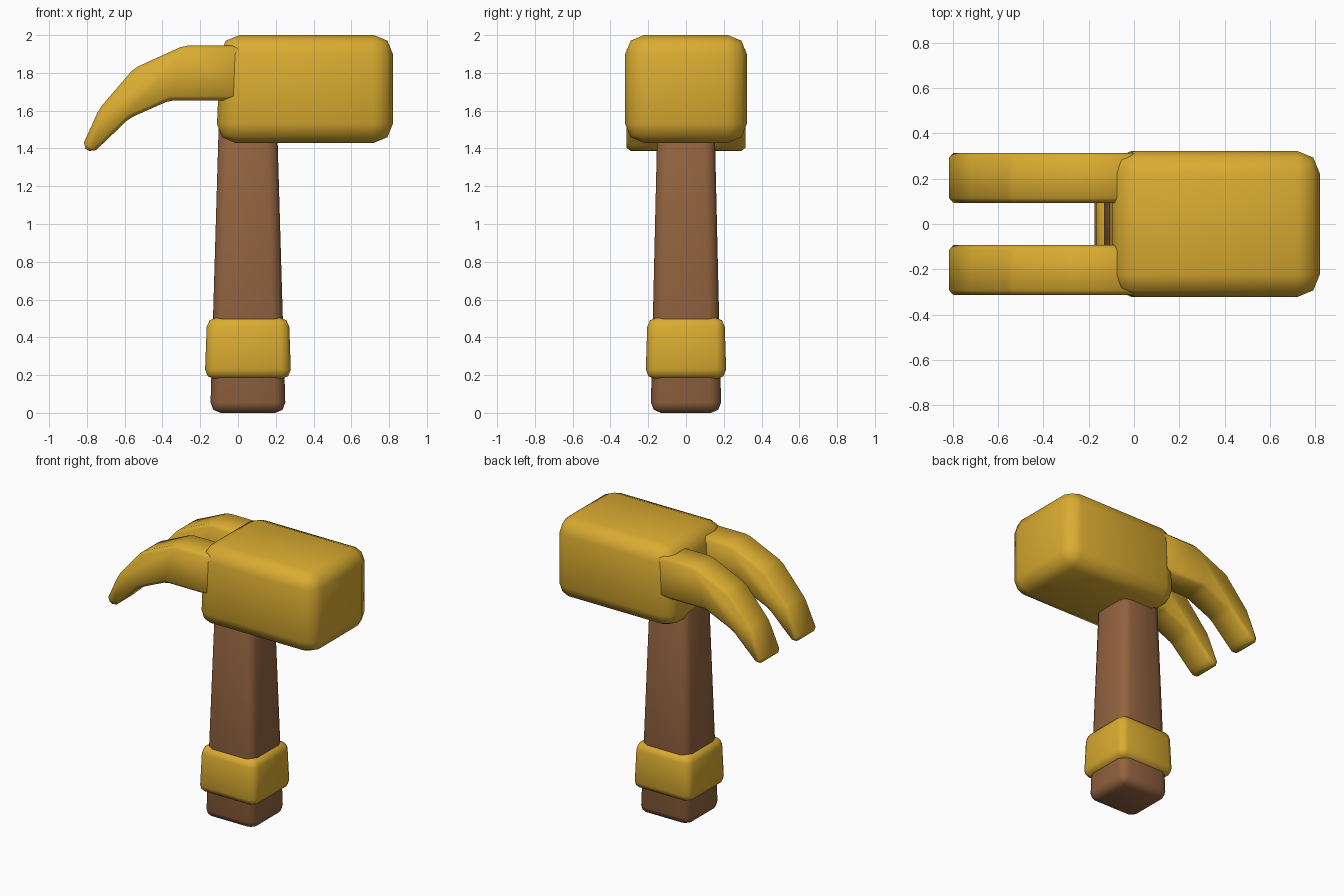
import bpy, bmesh, math

if "Cube" in bpy.data.objects:
    bpy.data.objects.remove(bpy.data.objects["Cube"])


def material(name, color):
    m = bpy.data.materials.new(name)
    m.diffuse_color = (*color, 1)
    m.use_nodes = True
    m.node_tree.nodes["Principled BSDF"].inputs["Base Color"].default_value = m.diffuse_color
    return m


gold = material("gold", (0.70, 0.41, 0.03))
brown = material("brown wood", (0.29, 0.125, 0.05))


def finish(name, bm, mat, bevel, segments):
    """Round all edges, make the object and shade it smooth."""
    bmesh.ops.recalc_face_normals(bm, faces=bm.faces)
    bmesh.ops.bevel(bm, geom=bm.edges[:], offset=bevel, segments=segments,
                    profile=0.5, affect='EDGES', clamp_overlap=True)
    bmesh.ops.recalc_face_normals(bm, faces=bm.faces)
    me = bpy.data.meshes.new(name)
    bm.to_mesh(me)
    bm.free()
    me.materials.append(mat)
    ob = bpy.data.objects.new(name, me)
    bpy.context.collection.objects.link(ob)
    bpy.ops.object.select_all(action='DESELECT')
    ob.select_set(True)
    bpy.context.view_layer.objects.active = ob
    bpy.ops.object.shade_smooth_by_angle(angle=math.radians(50))
    return ob


def tapered_box(name, mat, bottom, top, bevel):
    """bottom and top are (x min, x max, half depth, z)."""
    bm = bmesh.new()
    rings = []
    for x0, x1, d, z in (bottom, top):
        rings.append([bm.verts.new(p) for p in
                      ((x0, -d, z), (x1, -d, z), (x1, d, z), (x0, d, z))])
    a, b = rings
    bm.faces.new(a)
    bm.faces.new(b)
    for i in range(4):
        j = (i + 1) % 4
        bm.faces.new((a[i], a[j], b[j], b[i]))
    return finish(name, bm, mat, bevel, 2)


# Wooden handle, narrowing upward into the head
tapered_box("handle", brown, (-0.147, 0.252, 0.187, 0), (-0.10, 0.205, 0.15, 1.60), 0.055)

# Gold band around the grip
tapered_box("grip_band", gold, (-0.176, 0.281, 0.214, 0.18), (-0.164, 0.27, 0.204, 0.505), 0.05)

# Blocky hammer head
tapered_box("head", gold, (-0.115, 0.82, 0.322, 1.43), (-0.092, 0.82, 0.322, 2.0), 0.10)

# Pair of curved claws, extruded from one side profile
PROFILE = [(0.03, 1.945), (-0.285, 1.945), (-0.55, 1.825), (-0.735, 1.61),
           (-0.825, 1.41), (-0.77, 1.375), (-0.71, 1.43), (-0.575, 1.56),
           (-0.36, 1.655), (0.03, 1.655)]
for name, y0, y1 in (("claw_front", -0.314, -0.093), ("claw_back", 0.093, 0.314)):
    bm = bmesh.new()
    near = [bm.verts.new((x, y0, z)) for x, z in PROFILE]
    far = [bm.verts.new((x, y1, z)) for x, z in PROFILE]
    n = len(PROFILE)
    bm.faces.new(near)
    bm.faces.new(far)
    for i in range(n):
        j = (i + 1) % n
        bm.faces.new((near[i], near[j], far[j], far[i]))
    finish(name, bm, gold, 0.022, 1)
